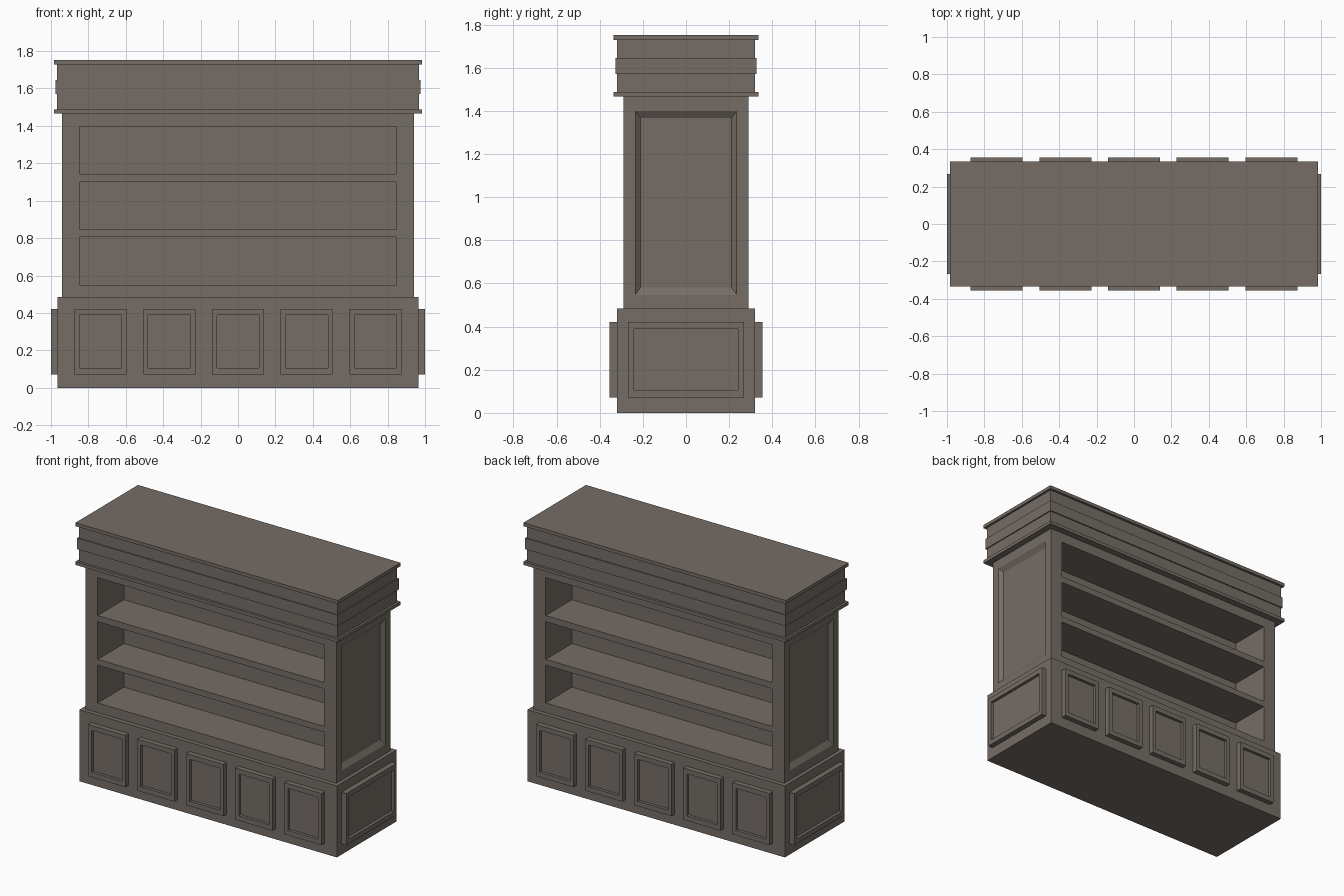
import bpy, bmesh
from mathutils import Matrix, Vector

if "Cube" in bpy.data.objects:
    bpy.data.objects.remove(bpy.data.objects["Cube"])

# Dull brown-grey wood
wood = bpy.data.materials.new("wood")
wood.diffuse_color = (0.18, 0.155, 0.133, 1)
wood.use_nodes = True
wood.node_tree.nodes["Principled BSDF"].inputs["Base Color"].default_value = wood.diffuse_color


def add_box(bm, lo, hi):
    lo, hi = Vector(lo), Vector(hi)
    m = Matrix.Translation((lo + hi) / 2) @ Matrix.Diagonal((*(hi - lo), 1))
    return bmesh.ops.create_cube(bm, size=1, matrix=m)["verts"]


def finish(name, bm):
    mesh = bpy.data.meshes.new(name)
    bmesh.ops.recalc_face_normals(bm, faces=bm.faces)
    bm.to_mesh(mesh)
    bm.free()
    mesh.materials.append(wood)
    ob = bpy.data.objects.new(name, mesh)
    bpy.context.collection.objects.link(ob)
    return ob


def block(name, x, y, z0, z1):
    bm = bmesh.new()
    add_box(bm, (-x, -y, z0), (x, y, z1))
    return finish(name, bm)


def shrink(verts, side_border, end_border):
    """Pull a vertical rectangle's corners in towards its centre."""
    c = sum((v.co for v in verts), Vector()) / len(verts)
    for v in verts:
        for axis, b in enumerate((side_border, side_border, end_border)):
            d = v.co[axis] - c[axis]
            if abs(d) > 1e-4:
                v.co[axis] -= b if d > 0 else -b


def framed_panel(name, lo, hi, out, depth):
    """Raised box whose outward face is inset and sunk straight in."""
    bm = bmesh.new()
    add_box(bm, lo, hi)
    out = Vector(out)
    bm.normal_update()
    face = [f for f in bm.faces if f.normal.dot(out) > 0.9]
    face = bmesh.ops.extrude_discrete_faces(bm, faces=face)["faces"]
    shrink(face[0].verts, 0.026, 0.033)
    inner = bmesh.ops.extrude_discrete_faces(bm, faces=face)["faces"][0]
    bmesh.ops.translate(bm, verts=inner.verts, vec=-out * depth)
    return finish(name, bm)


# Plinth cabinet
block("base_cabinet", 0.965, 0.32, 0, 0.484)

# Raised door panels on front and back, end panels on the sides
for s, side in ((-1, "front"), (1, "back")):
    for i in range(5):
        x = (i - 2) * 0.3675
        y0, y1 = sorted((s * 0.30, s * 0.355))
        framed_panel(f"{side}_door_panel_{i + 1}", (x - 0.139, y0, 0.072),
                     (x + 0.139, y1, 0.422), (0, s, 0), 0.02)
for s, side in ((-1, "left"), (1, "right")):
    x0, x1 = sorted((s * 0.945, s * 1.0))
    framed_panel(f"{side}_base_panel", (x0, -0.268, 0.072), (x1, 0.268, 0.422),
                 (s, 0, 0), 0.02)

# Shelf carcass: solid block with open bays on both faces and bevelled sunk ends
carcass = block("shelf_carcass", 0.94, 0.29, 0.484, 1.467)
bm = bmesh.new()
for s in (-1, 1):
    for z0, z1 in ((0.55, 0.805), (0.845, 1.10), (1.142, 1.398)):
        y0, y1 = sorted((s * 0.01, s * 0.4))
        add_box(bm, (-0.848, y0, z0), (0.848, y1, z1))
    x0, x1 = sorted((s * 0.918, s * 0.9401))
    end = add_box(bm, (x0, -0.235, 0.547), (x1, 0.235, 1.40))
    shrink([v for v in end if abs(v.co.x) < 0.93], 0.024, 0.034)
cutter = finish("bay_cutter", bm)
cutter.hide_render = True
mod = carcass.modifiers.new("bays", "BOOLEAN")
mod.operation = "DIFFERENCE"
mod.solver = "EXACT"
mod.object = cutter
bpy.context.view_layer.objects.active = carcass
bpy.ops.object.modifier_apply(modifier=mod.name)
bpy.data.objects.remove(cutter)

# Cornice: stepped outline lofted upwards as one solid
steps = [(0.984, 0.335, 1.466, 1.488), (0.969, 0.319, 1.488, 1.571),
         (0.976, 0.327, 1.571, 1.646), (0.969, 0.319, 1.646, 1.728),
         (0.984, 0.335, 1.728, 1.751)]
bm = bmesh.new()
rings = []
for x, y, z0, z1 in steps:
    for z in (z0, z1):
        rings.append([bm.verts.new(p) for p in
                      ((-x, -y, z), (x, -y, z), (x, y, z), (-x, y, z))])
for a, b in zip(rings, rings[1:]):
    for i in range(4):
        j = (i + 1) % 4
        bm.faces.new((a[i], a[j], b[j], b[i]))
bm.faces.new(rings[0][::-1])
bm.faces.new(rings[-1])
finish("cornice", bm)
